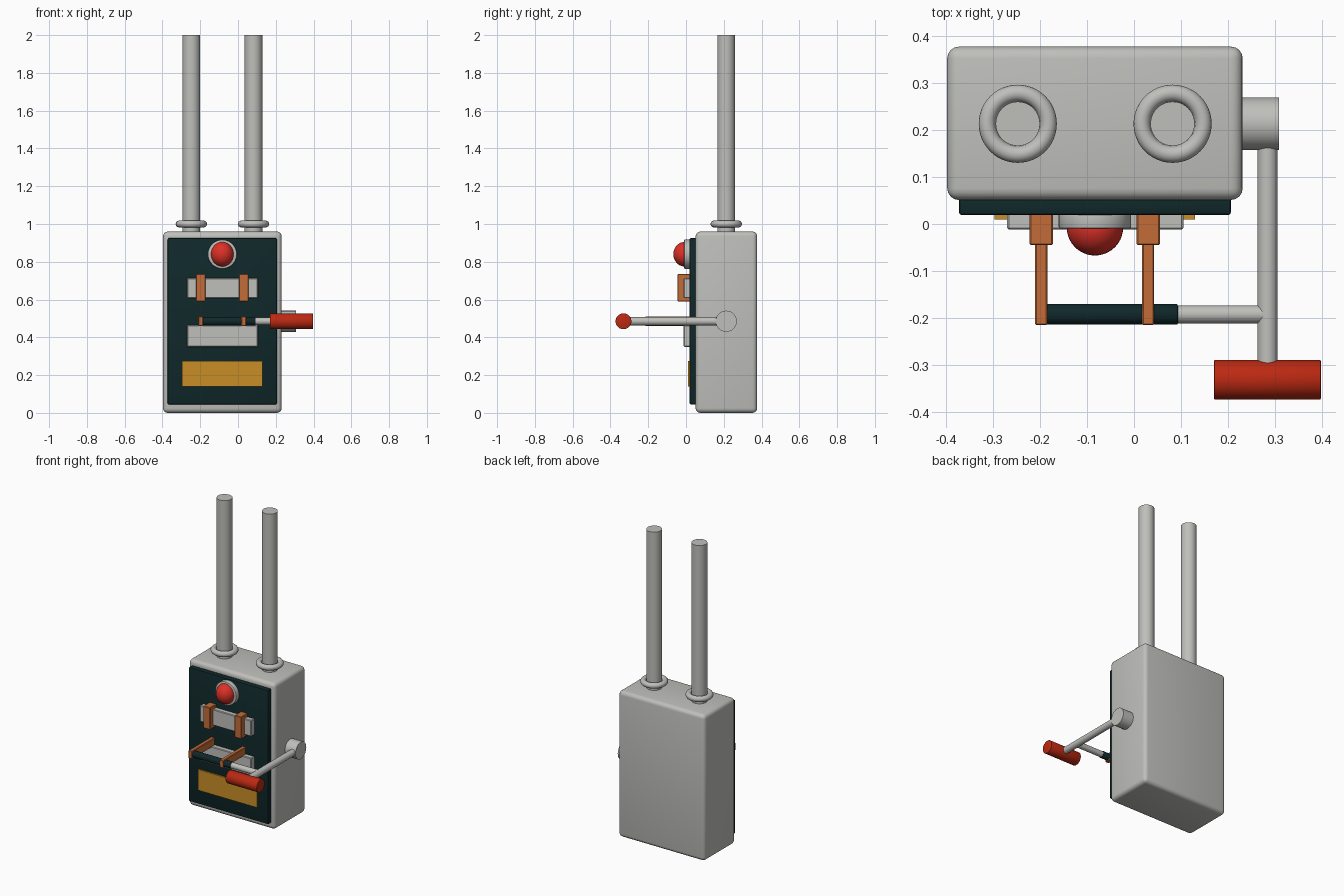
import bpy, math
from mathutils import Vector

cube = bpy.data.objects.get("Cube")
if cube:
    bpy.data.objects.remove(cube, do_unlink=True)


def material(name, rgb):
    m = bpy.data.materials.new(name)
    m.use_nodes = True
    m.diffuse_color = (*rgb, 1)
    m.node_tree.nodes["Principled BSDF"].inputs["Base Color"].default_value = (*rgb, 1)
    return m


GREY = material("light grey metal", (0.52, 0.52, 0.50))
DARK = material("dark teal", (0.005, 0.021, 0.023))
COPPER = material("copper", (0.55, 0.15, 0.04))
GOLD = material("gold", (0.58, 0.27, 0.02))
RED = material("bright red", (0.72, 0.03, 0.02))
DEEP_RED = material("deep red", (0.50, 0.022, 0.006))


def finish(name, mat, bevel=0, segments=1):
    ob = bpy.context.object
    ob.name = name
    ob.data.materials.append(mat)
    if bevel:
        mod = ob.modifiers.new("Bevel", 'BEVEL')
        mod.width, mod.segments = bevel, segments
        mod.limit_method = 'ANGLE'
        bpy.ops.object.modifier_apply(modifier=mod.name)
    bpy.ops.object.shade_smooth_by_angle(angle=math.radians(35))
    return ob


def box(name, lo, hi, mat, bevel=0, segments=1):
    lo, hi = Vector(lo), Vector(hi)
    bpy.ops.mesh.primitive_cube_add(size=1, location=(lo + hi) / 2)
    bpy.context.object.scale = hi - lo
    bpy.ops.object.transform_apply(location=False, rotation=False, scale=True)
    return finish(name, mat, bevel, segments)


def rod(name, a, b, r, mat, bevel=0):
    a, b = Vector(a), Vector(b)
    d = b - a
    bpy.ops.mesh.primitive_cylinder_add(vertices=40, radius=r, depth=d.length, location=(a + b) / 2,
                                        rotation=d.to_track_quat('Z', 'Y').to_euler())
    return finish(name, mat, bevel, 2)


# Case and front panel
box("case", (-0.397, 0.051, 0), (0.231, 0.377, 0.96), GREY, 0.025, 4)
box("front_panel", (-0.372, 0.019, 0.045), (0.206, 0.06, 0.925), DARK, 0.006, 2)

# Conduits with collars
PIPE_Y = 0.213
for side, x in (("right", -0.247), ("left", 0.082)):
    rod(f"conduit_{side}", (x, PIPE_Y, 0.95), (x, PIPE_Y, 2), 0.047, GREY)
    bpy.ops.mesh.primitive_torus_add(major_radius=0.065, minor_radius=0.018, major_segments=48,
                                     minor_segments=16, location=(x, PIPE_Y, 1.0))
    finish(f"conduit_collar_{side}", GREY)

# Warning lamp
LAMP_X, LAMP_Z = -0.083, 0.84
rod("lamp_base", (LAMP_X, 0.03, LAMP_Z), (LAMP_X, -0.01, LAMP_Z), 0.077, GREY, 0.004)
bpy.ops.mesh.primitive_uv_sphere_add(segments=40, ring_count=20, radius=1,
                                     location=(LAMP_X, -0.007, LAMP_Z))
bpy.context.object.scale = (0.06, 0.06, 0.065)
finish("lamp_dome", RED)

# Contact blocks and name plate
box("upper_contact_block", (-0.27, -0.012, 0.607), (0.105, 0.03, 0.713), GREY, 0.004)
box("lower_contact_block", (-0.27, -0.012, 0.35), (0.105, 0.03, 0.465), GREY, 0.004)
box("gold_plate", (-0.297, 0.0095, 0.14), (0.13, 0.019, 0.276), GOLD)

# Switch clips and blades
AXIS_Z = 0.485
for side, x in (("right", -0.197), ("left", 0.03)):
    box(f"clip_{side}", (x - 0.025, -0.045, 0.59), (x + 0.025, 0.025, 0.735), COPPER, 0.003)
    box(f"blade_{side}", (x - 0.013, -0.215, AXIS_Z - 0.026), (x + 0.013, 0.025, AXIS_Z + 0.026),
        COPPER, 0.003)

# Crossbar linking the blades to the lever
BAR_Y, ARM_X, GRIP_Y = -0.192, 0.284, -0.331
rod("insulated_crossbar", (-0.195, BAR_Y, AXIS_Z), (0.093, BAR_Y, AXIS_Z), 0.022, DARK, 0.003)
rod("crossbar_rod", (0.09, BAR_Y, AXIS_Z), (ARM_X, BAR_Y, AXIS_Z), 0.019, GREY)

# Lever with pivot hub and grip
rod("lever_hub", (0.22, PIPE_Y, AXIS_Z), (0.308, PIPE_Y, AXIS_Z), 0.056, GREY)
rod("lever_arm", (ARM_X, PIPE_Y, AXIS_Z), (ARM_X, GRIP_Y, AXIS_Z), 0.0215, GREY)
rod("lever_grip", (0.17, GRIP_Y, AXIS_Z), (0.397, GRIP_Y, AXIS_Z), 0.042, DEEP_RED, 0.002)
